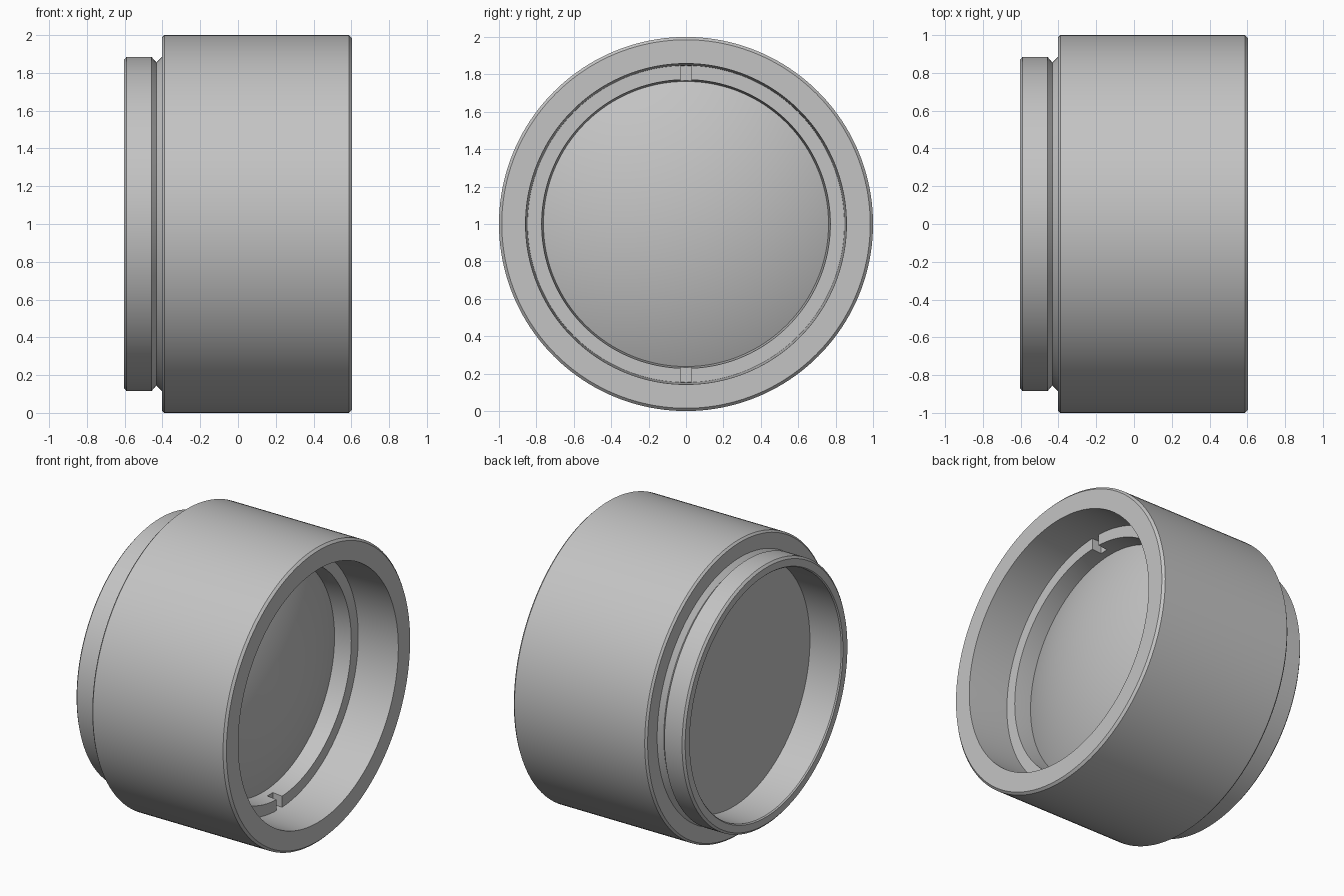
import bpy
import bmesh
import math

cube = bpy.data.objects.get("Cube")
if cube:
    bpy.data.objects.remove(cube, do_unlink=True)

# One grey for every part
grey = bpy.data.materials.new("machined grey")
grey.use_nodes = True
colour = (0.55, 0.55, 0.55, 1.0)
grey.diffuse_color = colour
grey.node_tree.nodes["Principled BSDF"].inputs["Base Color"].default_value = colour

SEGMENTS = 160
CENTRE_Z = 1.0


def lathe(name, profile, closed=True):
    """Revolve (x, radius) points around the x axis."""
    bm = bmesh.new()
    verts = [bm.verts.new((x, 0, r)) for x, r in profile]
    edges = [bm.edges.new(pair) for pair in zip(verts, verts[1:])]
    if closed:
        edges.append(bm.edges.new((verts[-1], verts[0])))
    bmesh.ops.spin(bm, geom=verts + edges, cent=(0, 0, 0), axis=(1, 0, 0),
                   angle=math.tau, steps=SEGMENTS, use_merge=True)
    bmesh.ops.remove_doubles(bm, verts=bm.verts, dist=1e-5)
    bmesh.ops.recalc_face_normals(bm, faces=bm.faces)
    mesh = bpy.data.meshes.new(name)
    bm.to_mesh(mesh)
    bm.free()
    mesh.materials.append(grey)
    obj = bpy.data.objects.new(name, mesh)
    obj.location.z = CENTRE_Z
    bpy.context.collection.objects.link(obj)
    return obj


def activate(obj):
    bpy.ops.object.select_all(action='DESELECT')
    obj.select_set(True)
    bpy.context.view_layer.objects.active = obj


# Housing: wide barrel, relief groove, narrow rear collar and stepped bore
housing = lathe("housing", [
    (0.603, 0.858), (0.603, 0.985), (0.588, 1.0),
    (-0.390, 1.0), (-0.403, 0.987), (-0.403, 0.885),
    (-0.432, 0.855), (-0.458, 0.885), (-0.590, 0.885),
    (-0.603, 0.870), (-0.603, 0.822), (-0.595, 0.815),
    (0.12, 0.815), (0.12, 0.845), (0.31, 0.847),
])

# Retaining ring seated in the bore
ring = lathe("retaining_ring", [
    (0.31, 0.772), (0.31, 0.853), (0.13, 0.853), (0.13, 0.762), (0.19, 0.762),
])

# Two spanner slots cut across the ring
for side in (-1, 1):
    bpy.ops.mesh.primitive_cube_add(size=1, location=(0.31, 0, CENTRE_Z + side * 0.8))
    cutter = bpy.context.object
    cutter.name = "slot_cutter"
    cutter.scale = (0.14, 0.06, 0.2)
    cutter.hide_render = True
    cut = ring.modifiers.new("slot", 'BOOLEAN')
    cut.operation = 'DIFFERENCE'
    cut.solver = 'EXACT'
    cut.object = cutter
    activate(ring)
    bpy.ops.object.modifier_apply(modifier=cut.name)
    bpy.data.objects.remove(cutter, do_unlink=True)

# Lens: flat rear face, domed front
EDGE_X, EDGE_R, RISE = 0.19, 0.765, 0.17
radius = (EDGE_R ** 2 + RISE ** 2) / (2 * RISE)
centre_x = EDGE_X + RISE - radius
max_angle = math.asin(0.818 / radius)
dome = [(centre_x + radius * math.cos(max_angle * i / 20),
         radius * math.sin(max_angle * i / 20)) for i in range(21)]
lens = lathe("lens", dome + [(-0.36, 0.818), (-0.36, 0.0)], closed=False)

# Smooth round surfaces with crisp edges
for obj in (housing, ring, lens):
    activate(obj)
    bpy.ops.object.shade_smooth_by_angle(angle=math.radians(25))
